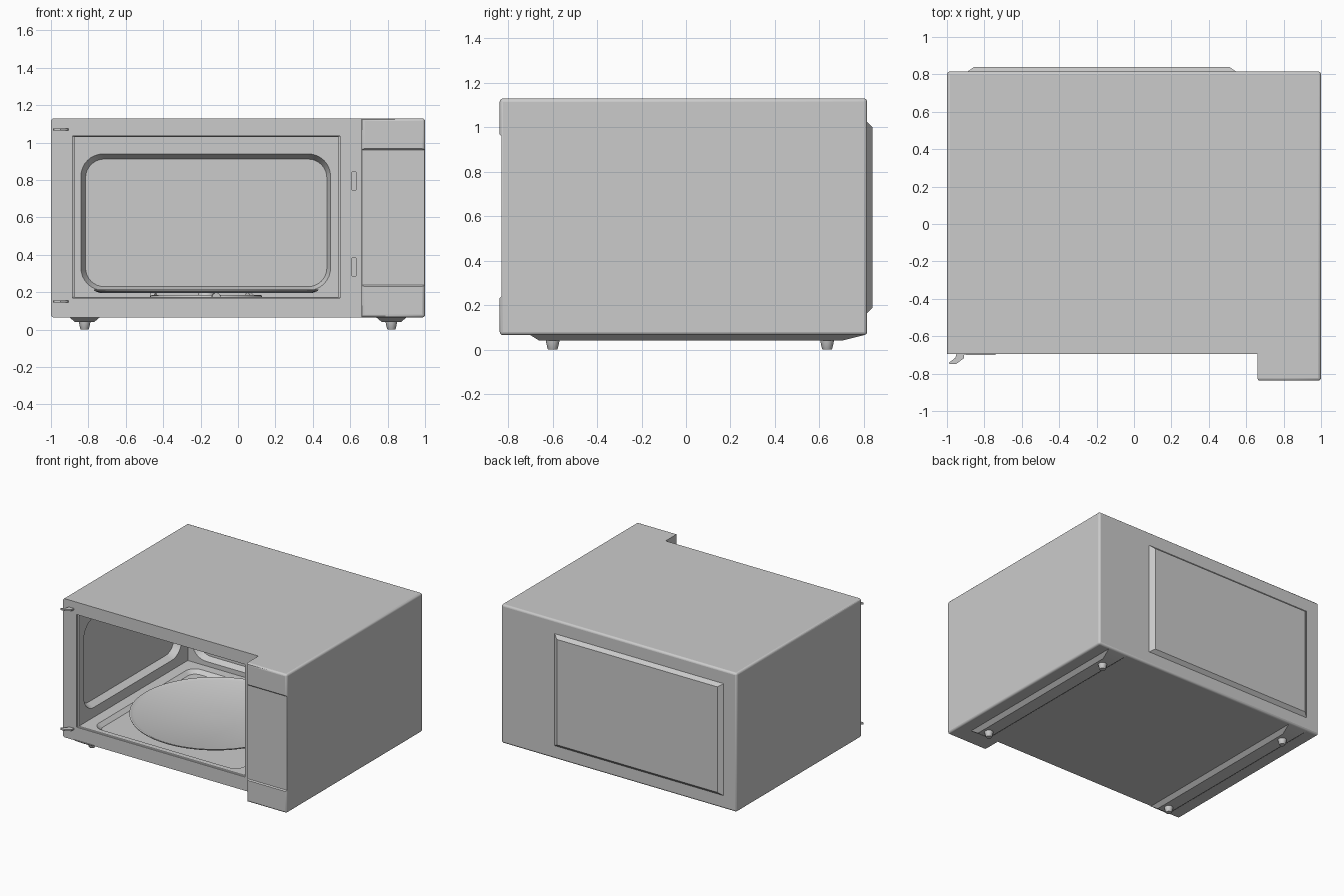
import bpy, bmesh, math

if "Cube" in bpy.data.objects:
    bpy.data.objects.remove(bpy.data.objects["Cube"])

CX, CY = -0.17, -0.03      # turntable centre


def finish(name, bm, angle=30):
    bmesh.ops.recalc_face_normals(bm, faces=bm.faces)
    me = bpy.data.meshes.new(name)
    bm.to_mesh(me)
    bm.free()
    ob = bpy.data.objects.new(name, me)
    bpy.context.collection.objects.link(ob)
    smooth(ob, angle)
    return ob


def smooth(ob, angle=30):
    bpy.ops.object.select_all(action='DESELECT')
    ob.select_set(True)
    bpy.context.view_layer.objects.active = ob
    bpy.ops.object.shade_smooth_by_angle(angle=math.radians(angle))


def rect(u0, u1, v0, v1, r=0, n=8):
    if r == 0:
        return [(u0, v0), (u1, v0), (u1, v1), (u0, v1)]
    pts = []
    for i, (u, v) in enumerate([(u1 - r, v1 - r), (u0 + r, v1 - r), (u0 + r, v0 + r), (u1 - r, v0 + r)]):
        for k in range(n + 1):
            a = (i + k / n) * math.pi / 2
            pts.append((u + r * math.cos(a), v + r * math.sin(a)))
    return pts


def loft(name, axis, sections):
    """Join equal-length outlines, each (points, depth along axis)."""
    place = {'x': lambda u, v, d: (d, u, v),
             'y': lambda u, v, d: (u, d, v),
             'z': lambda u, v, d: (u, v, d)}[axis]
    bm = bmesh.new()
    loops = [[bm.verts.new(place(u, v, d)) for u, v in pts] for pts, d in sections]
    for a, b in zip(loops, loops[1:]):
        for i in range(len(a)):
            j = (i + 1) % len(a)
            bm.faces.new((a[i], a[j], b[j], b[i]))
    bm.faces.new(loops[0])
    bm.faces.new(loops[-1])
    return finish(name, bm)


def lathe(name, profile, x, y, n=32):
    rings = [([(x + r * math.cos(2 * math.pi * i / n), y + r * math.sin(2 * math.pi * i / n))
               for i in range(n)], z) for r, z in profile]
    return loft(name, 'z', rings)


def cut(ob, cutter):
    mod = ob.modifiers.new("cut", 'BOOLEAN')
    mod.operation = 'DIFFERENCE'
    mod.solver = 'EXACT'
    mod.object = cutter
    bpy.ops.object.select_all(action='DESELECT')
    ob.select_set(True)
    bpy.context.view_layer.objects.active = ob
    bpy.ops.object.modifier_apply(modifier=mod.name)
    bpy.data.objects.remove(cutter)


# Housing: L-shaped plan with the control column standing forward
plan = [(-1, -0.695), (0.66, -0.695), (0.66, -0.838), (1, -0.838), (1, 0.815), (-1, 0.815)]
body = loft("housing", 'z', [(plan, 0.065), (plan, 1.13)])
bm = bmesh.new()
bm.from_mesh(body.data)


def rounded(e):
    a, b = (v.co for v in e.verts)
    front = abs(a.y + 0.695) < 1e-4 and abs(b.y + 0.695) < 1e-4
    inner = any(abs(c.x - 0.66) < 1e-4 and abs(c.y + 0.695) < 1e-4 for c in (a, b))
    return not front and not inner


bmesh.ops.bevel(bm, geom=[e for e in bm.edges if rounded(e)], offset=0.015,
                segments=3, profile=0.5, affect='EDGES')
bm.to_mesh(body.data)
bm.free()

# Oven cavity with a slim lip round the mouth
mouth = rect(-0.885, 0.545, 0.17, 1.035)
inside = rect(-0.875, 0.535, 0.175, 1.03)
cut(body, loft("cavity_cutter", 'y', [(mouth, -0.75), (mouth, -0.685), (inside, -0.685 + 0.004), (inside, 0.64)]))

# Pressed recesses in the back wall, side walls and floor
cut(body, loft("back_recess_cutter", 'y', [
    (rect(-0.84, 0.495, 0.21, 0.94, 0.12), 0.6), (rect(-0.84, 0.495, 0.21, 0.94, 0.12), 0.64),
    (rect(-0.815, 0.475, 0.23, 0.912, 0.10), 0.69)]))
for side in (-1, 1):
    wide, deep = rect(-0.62, 0.57, 0.25, 0.94, 0.12), rect(-0.595, 0.545, 0.275, 0.915, 0.10)
    cut(body, loft("side_recess_cutter", 'x', [
        (wide, CX + side * 0.66), (wide, CX + side * 0.705), (deep, CX + side * 0.755)]))
cut(body, loft("floor_recess_cutter", 'z', [
    (rect(-0.79, 0.45, -0.64, 0.57, 0.08), 0.25), (rect(-0.79, 0.45, -0.64, 0.57, 0.08), 0.175),
    (rect(-0.76, 0.42, -0.61, 0.54, 0.06), 0.15)]))

# Latch slots and the shallow control face
for z in (0.335, 0.795):
    cut(body, loft("latch_cutter", 'y', [
        (rect(0.608, 0.632, z - 0.05, z + 0.05, 0.008, 3), y) for y in (-0.75, -0.65)]))
cut(body, loft("control_face_cutter", 'y', [
    (rect(0.6, 1.1, 0.232, 0.968), -0.9), (rect(0.6, 1.1, 0.232, 0.968), -0.838),
    (rect(0.6, 1.1, 0.24, 0.96), -0.83)]))
smooth(body)

# Raised rear cover
loft("rear_cover", 'y', [(rect(-0.89, 0.545, 0.165, 1.025), 0.81),
                         (rect(-0.89, 0.545, 0.165, 1.025), 0.815),
                         (rect(-0.855, 0.51, 0.19, 1.0), 0.84)])

# Base rails and feet
for side, label in ((-1, "left"), (1, "right")):
    x = side * 0.82
    loft(label + "_base_rail", 'z', [(rect(x - 0.08, x + 0.08, -0.70, 0.80), 0.07),
                                     (rect(x - 0.08, x + 0.08, -0.70, 0.80), 0.065),
                                     (rect(x - 0.05, x + 0.05, -0.66, 0.70), 0.04)])
    for y, end in ((-0.6, "front"), (0.635, "back")):
        lathe(f"{label}_{end}_foot", [(0.032, 0.045), (0.03, 0.035), (0.023, 0.004), (0.02, 0)], x, y, 20)

# Door hinge tongues
hinge = [(-0.945, -0.68), (-0.955, -0.715), (-0.99, -0.742), (-0.985, -0.748),
         (-0.95, -0.748), (-0.91, -0.718), (-0.905, -0.68)]
for z, label in ((0.15, "lower"), (1.07, "upper")):
    loft(label + "_hinge", 'z', [(hinge, z - 0.006), (hinge, z + 0.006)])

# Glass plate, drive hub and roller ring
lathe("turntable_plate", [(0.02, 0.197), (0.57, 0.197), (0.597, 0.207), (0.6, 0.214),
                          (0.592, 0.215), (0.57, 0.205), (0.02, 0.205)], CX, CY, 72)
lathe("drive_hub", [(0.06, 0.148), (0.05, 0.17), (0.04, 0.199)], CX, CY)
bpy.ops.mesh.primitive_torus_add(location=(CX, CY, 0.175), major_radius=0.29, minor_radius=0.01,
                                 major_segments=48, minor_segments=8)
ring = bpy.context.object
ring.name = "roller_ring"
smooth(ring, 60)
for i in range(3):
    a = math.radians(160 + 120 * i)
    bpy.ops.mesh.primitive_cylinder_add(
        vertices=20, radius=0.023, depth=0.025, rotation=(0, math.pi / 2, a),
        location=(CX + 0.3 * math.cos(a), CY + 0.3 * math.sin(a), 0.174))
    bpy.context.object.name = f"roller_wheel_{i + 1}"
    smooth(bpy.context.object)
